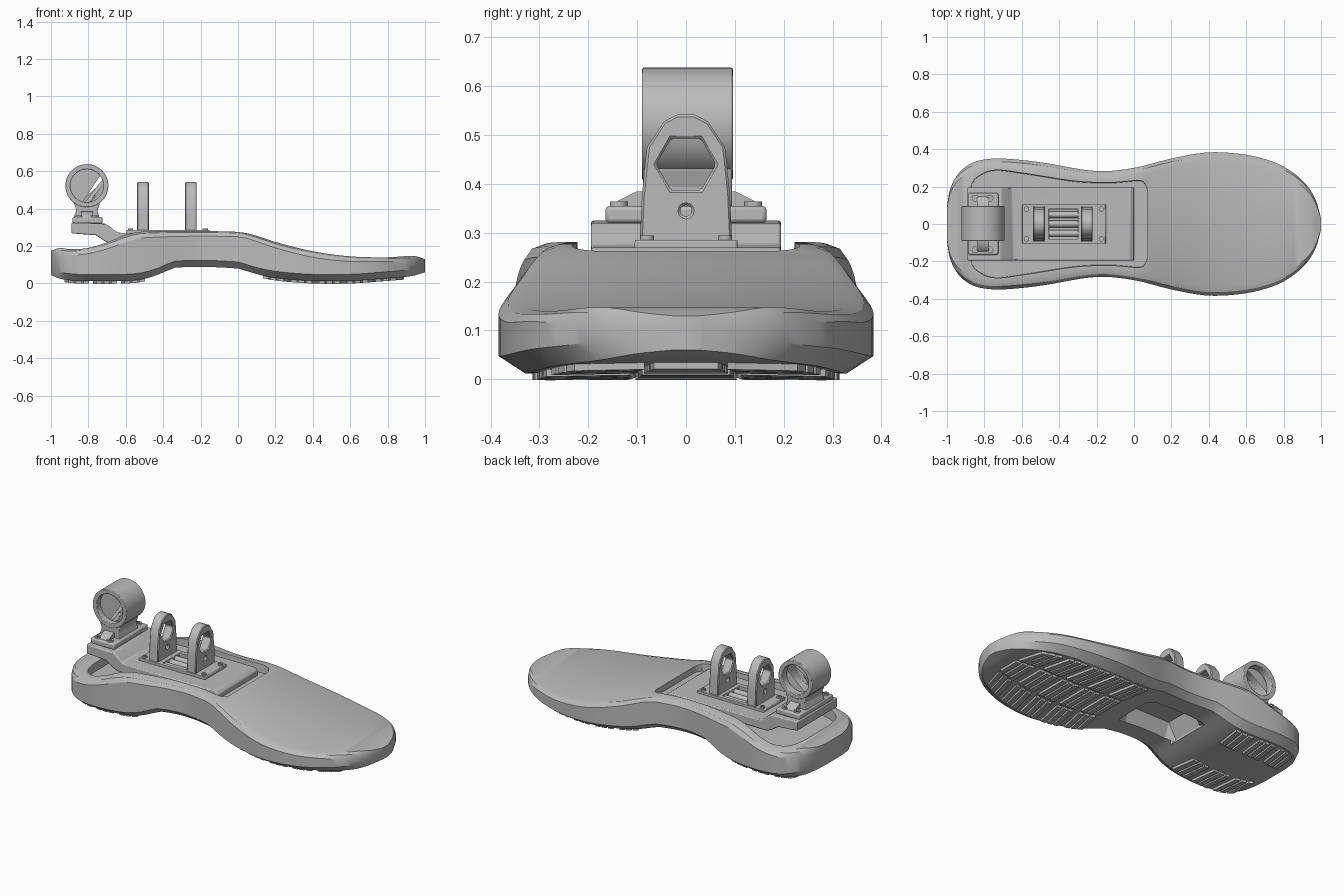
import bpy, bmesh, math
from mathutils import Matrix, Vector

if "Cube" in bpy.data.objects:
    bpy.data.objects.remove(bpy.data.objects["Cube"], do_unlink=True)

grey = bpy.data.materials.new("plain_grey")
grey.use_nodes = True
grey.diffuse_color = (0.5, 0.5, 0.5, 1)
grey.node_tree.nodes["Principled BSDF"].inputs["Base Color"].default_value = (0.5, 0.5, 0.5, 1)


def curve(table):
    """Smooth interpolation through (x, value) pairs."""
    def slope(i):
        a, b = table[max(i - 1, 0)], table[min(i + 1, len(table) - 1)]
        return (b[1] - a[1]) / (b[0] - a[0])

    def value(x):
        x = min(max(x, table[0][0]), table[-1][0])
        i = next(k for k in range(len(table) - 1) if x <= table[k + 1][0])
        (xa, va), (xb, vb) = table[i], table[i + 1]
        h = xb - xa
        u = (x - xa) / h
        e = u * u * (3 - 2 * u)
        return va + (vb - va) * e + h * u * (1 - u) * ((1 - u) * slope(i) - u * slope(i + 1))
    return value


def finish(name, bm):
    bmesh.ops.recalc_face_normals(bm, faces=bm.faces[:])
    mesh = bpy.data.meshes.new(name)
    bm.to_mesh(mesh)
    bm.free()
    mesh.materials.append(grey)
    obj = bpy.data.objects.new(name, mesh)
    bpy.context.collection.objects.link(obj)
    return obj


def activate(obj):
    bpy.ops.object.select_all(action="DESELECT")
    obj.select_set(True)
    bpy.context.view_layer.objects.active = obj


def smooth(obj, degrees=30):
    activate(obj)
    bpy.ops.object.shade_smooth_by_angle(angle=math.radians(degrees))


def loft(name, stations, section):
    """Skin the closed (y, z) sections found at each x station."""
    bm = bmesh.new()
    rings = [[bm.verts.new((x, y, z)) for y, z in section(x)] for x in stations]
    n = len(rings[0])
    for a, b in zip(rings, rings[1:]):
        for i in range(n):
            j = (i + 1) % n
            bm.faces.new((a[i], a[j], b[j], b[i]))
    bm.faces.new(rings[0])
    bm.faces.new(rings[-1])
    return finish(name, bm)


def prism(name, profile, place, start, end):
    """Extrude a flat profile; place(u, v, depth) gives the position."""
    bm = bmesh.new()
    face = bm.faces.new([bm.verts.new(place(u, v, start)) for u, v in profile])
    new = bmesh.ops.extrude_face_region(bm, geom=[face])["geom"]
    shift = Vector(place(0, 0, end)) - Vector(place(0, 0, start))
    bmesh.ops.translate(bm, vec=shift, verts=[g for g in new if isinstance(g, bmesh.types.BMVert)])
    return finish(name, bm)


def box(name, low, high):
    bm = bmesh.new()
    size = [b - a for a, b in zip(low, high)]
    middle = [(a + b) / 2 for a, b in zip(low, high)]
    bmesh.ops.create_cube(bm, size=1, matrix=Matrix.Translation(middle) @ Matrix.Diagonal((*size, 1)))
    return finish(name, bm)


def cylinder(name, center, radius, length, axis, sides=48):
    bm = bmesh.new()
    turn = Vector((0, 0, 1)).rotation_difference(Vector(axis)).to_matrix().to_4x4()
    bmesh.ops.create_cone(bm, cap_ends=True, segments=sides, radius1=radius, radius2=radius,
                          depth=length, matrix=Matrix.Translation(center) @ turn)
    return finish(name, bm)


def cut(obj, cutter):
    mod = obj.modifiers.new("cut", "BOOLEAN")
    mod.operation, mod.solver, mod.object = "DIFFERENCE", "EXACT", cutter
    activate(obj)
    bpy.ops.object.modifier_apply(modifier=mod.name)
    bpy.data.objects.remove(cutter, do_unlink=True)


def bevel(obj, width, segments=2):
    mod = obj.modifiers.new("edges", "BEVEL")
    mod.width, mod.segments, mod.limit_method = width, segments, "ANGLE"
    smooth(obj)


def mirrored(half):
    return half + [(-u, v) for u, v in reversed(half) if u]


along_y = lambda x, z, d: (x, d, z)
along_x = lambda y, z, d: (d, y, z)

# Sole shape along its length
width = curve([(-1, .09), (-.99, .16), (-.97, .22), (-.93, .28), (-.87, .325), (-.8, .345), (-.7, .35),
               (-.5, .33), (-.2, .283), (0, .3), (.2, .35), (.4, .383), (.6, .37), (.75, .33),
               (.85, .275), (.93, .2), (.975, .12), (1, .03)])
bottom = curve([(-1, .045), (-.95, .025), (-.85, .014), (-.6, .014), (-.5, .025), (-.42, .05), (-.33, .085),
                (0, .08), (.08, .055), (.2, .03), (.4, .014), (.6, .014), (.8, .028), (.93, .04), (1, .06)])
side = curve([(-1, .15), (-.9, .15), (-.8, .16), (-.7, .185), (-.6, .22), (-.5, .245), (0, .25), (.1, .225),
              (.2, .19), (.4, .14), (.6, .118), (.8, .118), (1, .11)])
top = curve([(-1, .175), (-.95, .19), (-.9, .183), (-.8, .19), (-.7, .22), (-.6, .26), (-.5, .278), (0, .276),
             (.1, .255), (.2, .222), (.4, .172), (.6, .145), (.8, .14), (.94, .147), (1, .13)])


def sole_section(x):
    w, b, s, t = width(x), bottom(x), side(x), top(x)
    right = [(.86 * w, b), (w, b + .035), (w, s), (.95 * w, s + .7 * (t - s)), (.87 * w, t)]
    return right + [(-y, z) for y, z in reversed(right)]


sole = loft("sole", [-math.cos(math.pi * i / 64) for i in range(65)], sole_section)

# Heel cavity in the top of the sole
inner = curve([(-.885, .14), (-.87, .22), (-.83, .27), (-.75, .3), (-.6, .285), (-.3, .24), (-.1, .235),
               (.02, .245), (.055, .235), (.07, .2)])
floor = curve([(-.885, .13), (-.72, .14), (-.6, .2), (-.5, .225), (.07, .225)])
middle, reach = -.4075, .4775
cavity = loft("cavity_cutter", [middle - reach * math.cos(math.pi * i / 32) for i in range(33)],
              lambda x: [(inner(x) - .015, floor(x)), (inner(x), .5), (-inner(x), .5), (.015 - inner(x), floor(x))])
cut(sole, cavity)

# Tapered recess under the arch
recess = loft("recess_cutter", [-.38, -.33, -.05, 0],
              lambda x: mirrored([(.14, 0), (.14, .07), (.1, .17 if -.35 < x < -.02 else .08)]))
cut(sole, recess)
smooth(sole, 28)

# Tread blocks under heel and forefoot, following the underside
bm = bmesh.new()


def tread_rib(x, length, lane, skew):
    corners = []
    for drop in (.014, -.01):
        for dx, f in ((0, lane[0]), (length, lane[0]), (length, lane[1]), (0, lane[1])):
            px = x + dx - skew * abs(f)
            corners.append(bm.verts.new((px, f * width(px), bottom(px) - drop)))
    low, high = corners[:4], corners[4:]
    bm.faces.new(low)
    bm.faces.new(high)
    for i in range(4):
        j = (i + 1) % 4
        bm.faces.new((low[i], low[j], high[j], high[i]))


outer_lanes = [(-.82, -.34), (.34, .82)]
for start, count, lanes, skew in ((.2, 5, outer_lanes + [(-.27, .27)], .08), (-.94, 3, outer_lanes, -.04)):
    for cell in range(count):
        for rib in range(3):
            for lane in lanes:
                tread_rib(start + cell * .15 + rib * .04, .03, lane, skew)
finish("tread_blocks", bm)

# Mounting plate that steps up over the heel
plate = prism("mounting_plate",
              [(0, .215), (0, .255), (-.02, .27), (-.62, .27), (-.65, .275), (-.68, .3), (-.71, .32), (-.89, .325),
               (-.89, .268), (-.76, .258), (-.71, .225), (-.68, .213), (-.6, .215)], along_y, -.195, .195)
base = box("clevis_base", (-.6, -.105, .26), (-.15, .105, .285))
for part in (plate, base):
    cut(part, box("pocket_cutter", (-.455, -.08, .235), (-.3, .08, .4)))
bevel(plate, .006)
bevel(base, .004)

# Rods lying in the pocket between the blades
for i, y in enumerate((-.05, 0, .05)):
    smooth(cylinder(f"pocket_rod_{i + 1}", (-.38, y, .258), .018, .2, (1, 0, 0), 16))

# Pair of upright blades with six-sided holes
for name, x in (("rear_blade", -.508), ("front_blade", -.252)):
    blade = prism(name, mirrored([(.095, .265), (.09, .38), (.08, .475), (.045, .528), (.018, .542)]),
                  along_x, x - .031, x + .031)
    cut(blade, cylinder("hole_cutter", (x, 0, .44), .061, .2, (1, 0, 0), 6))
    cut(blade, cylinder("pin_cutter", (x, 0, .345), .012, .2, (1, 0, 0), 12))
    bevel(blade, .006, 1)

# Heel ring, its neck and flange
ring = cylinder("heel_ring", (-.808, .003, .523), .115, .186, (0, 1, 0))
cut(ring, cylinder("bore_cutter", (-.808, 0, .523), .088, .4, (0, 1, 0)))
cut(ring, cylinder("groove_cutter", (-.808, 0, .523), .095, .1, (0, 1, 0)))
bevel(ring, .006)
neck = prism("ring_neck", [(-.88, .35), (-.74, .35), (-.752, .39), (-.738, .432), (-.878, .432), (-.864, .39)],
             along_y, -.088, .094)
bevel(neck, .005)
gusset = prism("neck_gusset", mirrored([(.15, .35), (.14, .365), (.1, .385)]), along_x, -.84, -.775)
smooth(gusset)
bevel(box("ring_flange", (-.885, -.165, .32), (-.725, .165, .355)), .008)

# Screw heads on the flange and clevis base
for xs, y, z, radius in (((-.85, -.77), .138, .356, .018), ((-.575, -.175), .08, .286, .014)):
    for x in xs:
        for s in (-1, 1):
            screw = cylinder("screw_head", (x, s * y, z), radius, .016, (0, 0, 1), 16)
            cut(screw, cylinder("socket_cutter", (x, s * y, z + .01), radius * .5, .02, (0, 0, 1), 6))
            smooth(screw)
